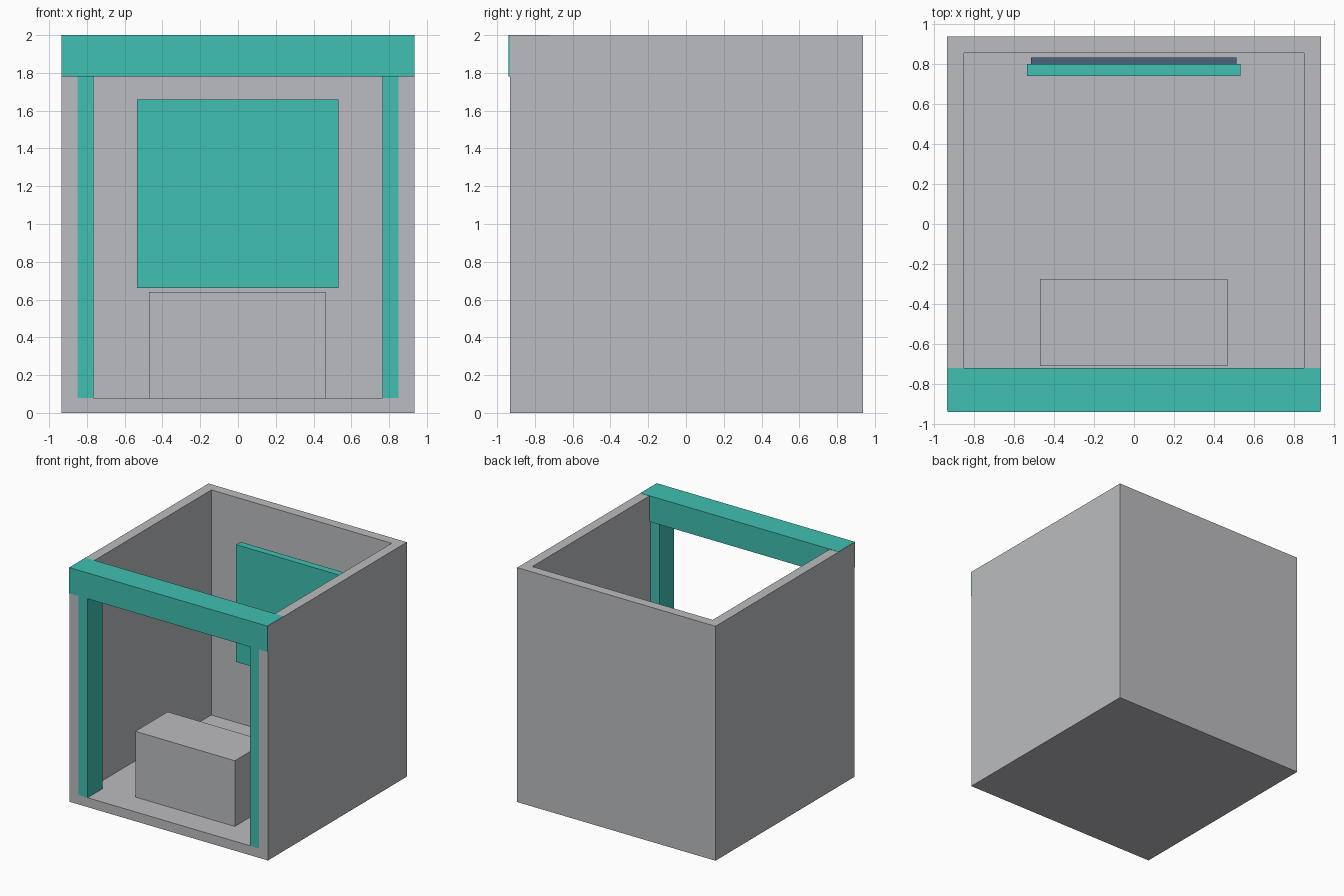
import bpy
import bmesh

if "Cube" in bpy.data.objects:
    bpy.data.objects.remove(bpy.data.objects["Cube"])


def material(name, rgb):
    m = bpy.data.materials.new(name)
    m.diffuse_color = (*rgb, 1)
    m.use_nodes = True
    m.node_tree.nodes["Principled BSDF"].inputs["Base Color"].default_value = m.diffuse_color
    return m


GREY = material("light grey", (0.5, 0.505, 0.525))
TEAL = material("teal", (0.05, 0.53, 0.445))
BLUE = material("slate blue", (0.065, 0.13, 0.21))


def box(name, x, y, z, mat):
    """Box from (min, max) ranges along each axis."""
    bm = bmesh.new()
    bmesh.ops.create_cube(bm, size=1)
    for v in bm.verts:
        v.co = [r[0] if c < 0 else r[1] for c, r in zip(v.co, (x, y, z))]
    mesh = bpy.data.meshes.new(name)
    bm.to_mesh(mesh)
    bm.free()
    mesh.materials.append(mat)
    obj = bpy.data.objects.new(name, mesh)
    bpy.context.collection.objects.link(obj)
    return obj


W, INNER = 0.935, 0.85          # outer and inner half widths
FRONT, BACK = -0.932, 0.938     # shell depth
FLOOR, TOP = 0.08, 1.998


# Open shell: a U-shaped wall profile, extruded upwards
def walls():
    outline = [(-W, FRONT), (-INNER, FRONT), (-INNER, 0.855), (INNER, 0.855),
               (INNER, FRONT), (W, FRONT), (W, BACK), (-W, BACK)]
    bm = bmesh.new()
    face = bm.faces.new([bm.verts.new((x, y, 0)) for x, y in outline])
    ext = bmesh.ops.extrude_face_region(bm, geom=[face])
    for v in ext["geom"]:
        if isinstance(v, bmesh.types.BMVert):
            v.co.z = TOP
    bmesh.ops.recalc_face_normals(bm, faces=bm.faces)
    mesh = bpy.data.meshes.new("walls")
    bm.to_mesh(mesh)
    bm.free()
    mesh.materials.append(GREY)
    bpy.context.collection.objects.link(bpy.data.objects.new("walls", mesh))


walls()
box("floor", (-INNER, INNER), (FRONT, 0.855), (0, FLOOR), GREY)

# Front frame: two posts and a header beam
for side, s in (("left", -1), ("right", 1)):
    xs = sorted((s * 0.765, s * INNER))
    box(side + "_post", xs, (FRONT, -0.735), (FLOOR, 1.79), TEAL)
box("header_beam", (-0.934, 0.934), (-0.94, -0.72), (1.78, 2.0), TEAL)

# Counter block on the floor
box("counter", (-0.47, 0.467), (-0.71, -0.275), (FLOOR, 0.64), GREY)

# Panel near the rear wall with its backing plate
box("rear_panel", (-0.535, 0.532), (0.74, 0.80), (0.66, 1.66), TEAL)
box("panel_backing", (-0.515, 0.512), (0.80, 0.832), (0.68, 1.64), BLUE)
